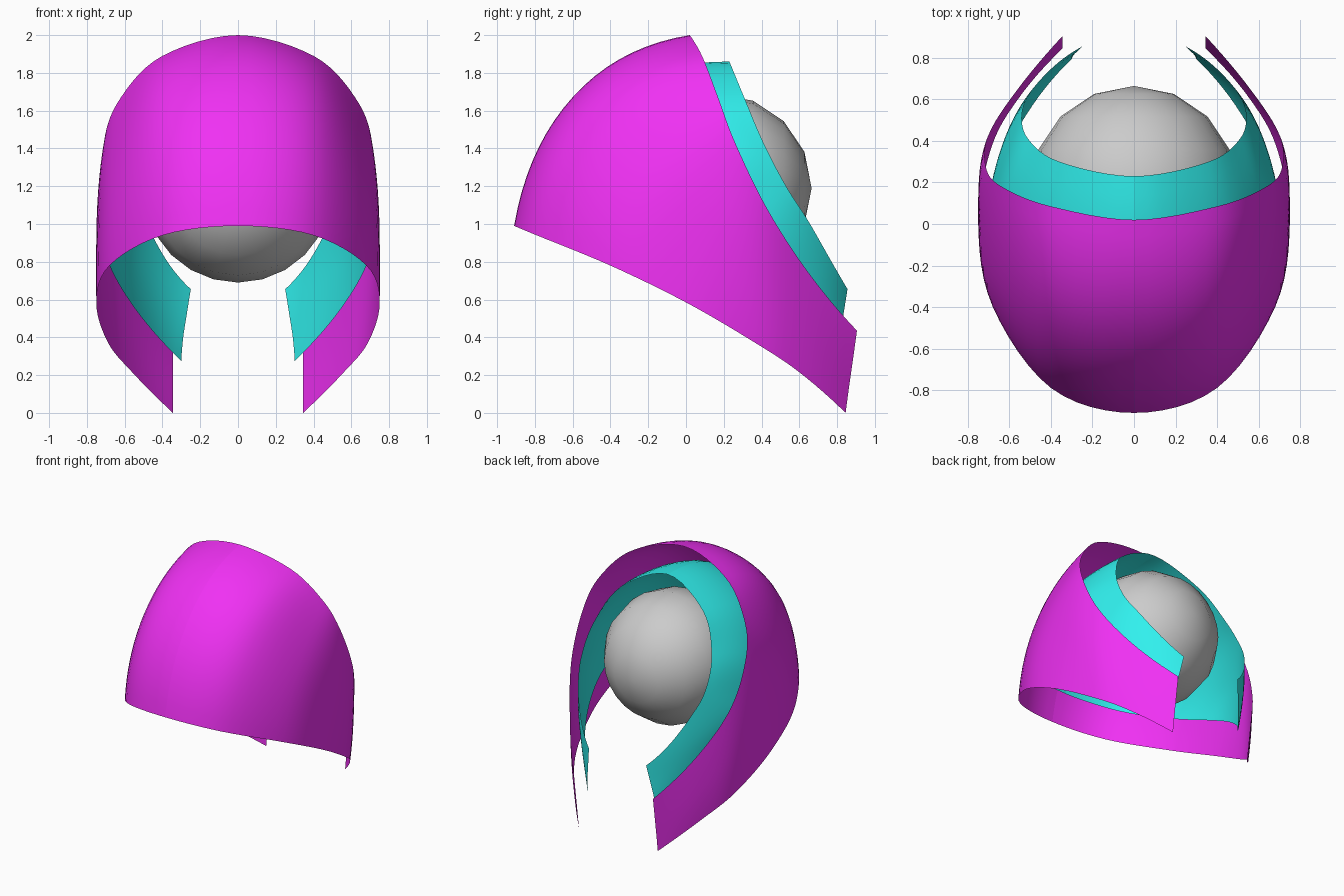
import bpy, bmesh, math
from mathutils import Vector, Matrix

if "Cube" in bpy.data.objects:
    bpy.data.objects.remove(bpy.data.objects["Cube"])


def spline(pts, n, mirrored_start=False):
    """Smooth curve through pts, n steps per span."""
    first = 3 * pts[0] - 3 * pts[1] + pts[2]
    if mirrored_start:
        first = Vector((-pts[1].x, pts[1].y, pts[1].z))
    last = 3 * pts[-1] - 3 * pts[-2] + pts[-3]
    p = [first] + pts + [last]
    out = []
    for i in range(1, len(p) - 2):
        a, b, c, d = p[i - 1:i + 3]
        for k in range(n):
            t = k / n
            out.append(0.5 * (2 * b + (c - a) * t + (2 * a - 5 * b + 4 * c - d) * t * t
                              + (3 * b - a - 3 * c + d) * t ** 3))
    return out + [pts[-1].copy()]


def paint(ob, name, color):
    mat = bpy.data.materials.new(name)
    mat.diffuse_color = color
    mat.use_nodes = True
    mat.node_tree.nodes["Principled BSDF"].inputs["Base Color"].default_value = mat.diffuse_color
    ob.data.materials.append(mat)


def shell(name, columns, color):
    """Open sheet lofted through the right half's profiles, mirrored in x."""
    columns = [[Vector(p) for p in col] for col in columns]
    rails = [spline(list(r), 6, True) for r in zip(*columns)]
    grid = [spline(list(c), 6) for c in zip(*rails)]
    bm = bmesh.new()
    vs = [[bm.verts.new(p) for p in row] for row in grid]
    for a, b in zip(vs, vs[1:]):
        for j in range(len(a) - 1):
            bm.faces.new((a[j], b[j], b[j + 1], a[j + 1])).smooth = True
    me = bpy.data.meshes.new(name)
    bm.to_mesh(me)
    bm.free()
    ob = bpy.data.objects.new(name, me)
    bpy.context.collection.objects.link(ob)
    mod = ob.modifiers.new("Mirror", 'MIRROR')
    mod.use_mirror_merge = False
    paint(ob, name + "_color", color)
    return ob


# Outer shell: profiles from lower edge to upper edge, front centre to rear tip
shell("outer_shell", [
    [(0, -.91, .99), (0, -.74, 1.48), (0, -.42, 1.83), (0, .02, 2.0)],
    [(.40, -.79, .94), (.41, -.64, 1.40), (.41, -.34, 1.73), (.40, .085, 1.89)],
    [(.68, -.40, .78), (.68, -.30, 1.13), (.66, -.10, 1.43), (.62, .17, 1.67)],
    [(.75, 0, .585), (.75, .06, .89), (.74, .15, 1.18), (.71, .26, 1.43)],
    [(.69, .36, .375), (.71, .37, .62), (.715, .39, .86), (.70, .43, 1.08)],
    [(.56, .60, .215), (.57, .615, .39), (.57, .63, .565), (.56, .65, .74)],
    [(.345, .845, .0), (.345, .865, .15), (.345, .885, .29), (.345, .905, .435)],
], (.87, .03, .9, 1))

# Inner shell
shell("inner_shell", [
    [(0, -.76, 1.155), (0, -.61, 1.50), (0, -.27, 1.77), (0, .23, 1.86)],
    [(.42, -.655, 1.12), (.43, -.51, 1.38), (.42, -.16, 1.61), (.36, .30, 1.69)],
    [(.66, -.365, 1.02), (.66, -.15, 1.20), (.61, .13, 1.36), (.51, .41, 1.43)],
    [(.70, 0, .86), (.69, .15, .99), (.63, .34, 1.10), (.54, .53, 1.20)],
    [(.635, .30, .69), (.62, .40, .80), (.575, .52, .91), (.49, .645, 1.02)],
    [(.49, .57, .48), (.475, .635, .60), (.44, .70, .72), (.38, .765, .81)],
    [(.30, .795, .275), (.29, .815, .40), (.27, .835, .53), (.25, .855, .655)],
], (.03, .87, .85, 1))

# Core ball, poles pointing front and back
bm = bmesh.new()
bmesh.ops.create_uvsphere(
    bm, u_segments=24, v_segments=8, radius=.5,
    matrix=Matrix.Translation((0, .165, 1.19)) @ Matrix.Rotation(math.pi / 2, 4, 'X'))
for f in bm.faces:
    f.smooth = True
me = bpy.data.meshes.new("core_ball")
bm.to_mesh(me)
bm.free()
bpy.context.collection.objects.link(bpy.data.objects.new("core_ball", me))
